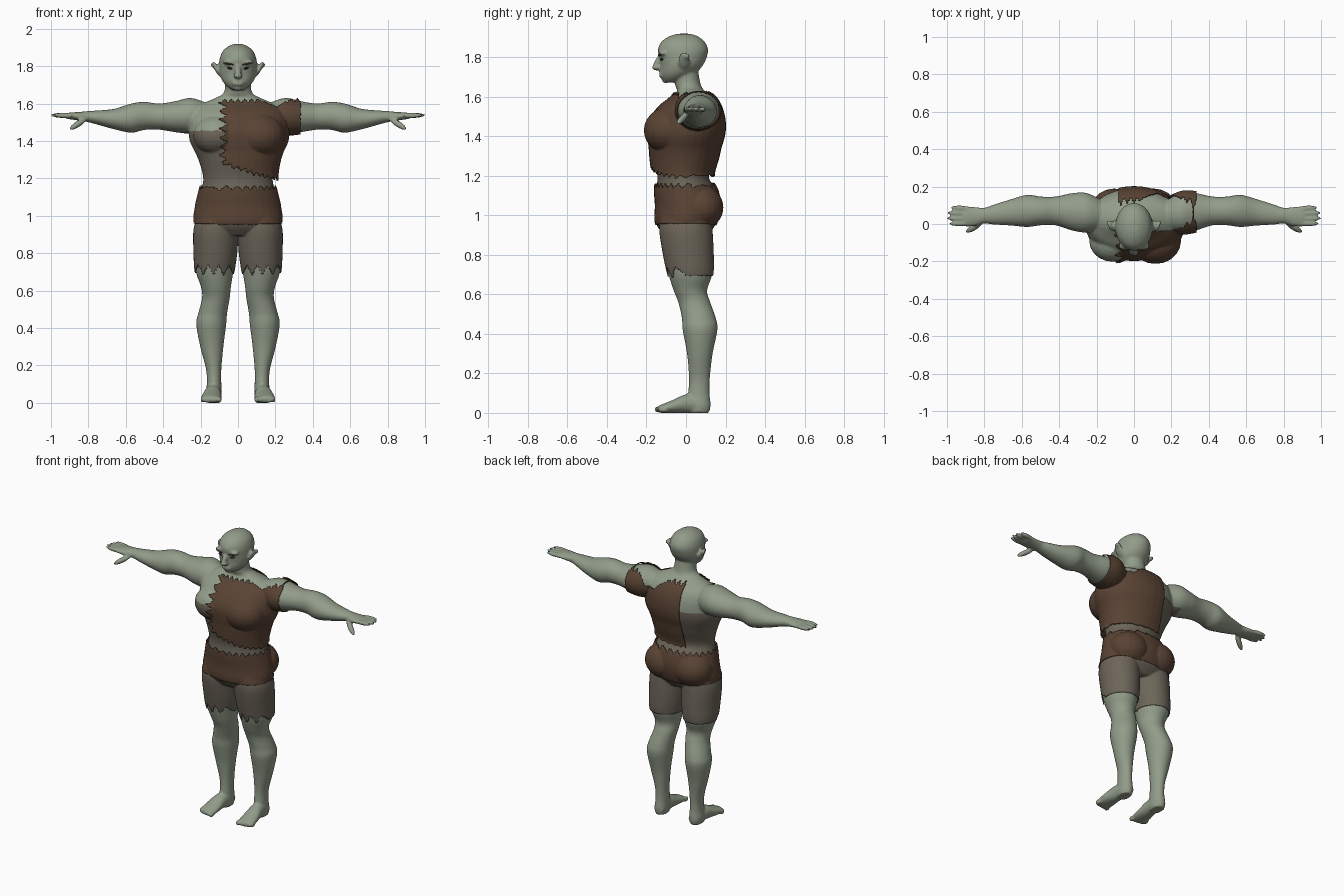
import bpy, bmesh
from math import sin, cos, tau
from mathutils import Vector, Matrix

cube = bpy.data.objects.get("Cube")
if cube:
    bpy.data.objects.remove(cube)


def material(name, rgb):
    m = bpy.data.materials.new(name)
    m.use_nodes = True
    m.diffuse_color = (*rgb, 1)
    node = m.node_tree.nodes["Principled BSDF"]
    node.inputs["Base Color"].default_value = (*rgb, 1)
    node.inputs["Roughness"].default_value = 0.8
    return m


SKIN = material("grey green skin", (0.29, 0.335, 0.255))
LINEN = material("grey brown linen", (0.15, 0.13, 0.10))
LEATHER = material("brown leather", (0.10, 0.056, 0.034))
BROW = material("reddish brow", (0.12, 0.06, 0.045))
EYE = material("dark eye", (0.035, 0.03, 0.025))


def finish(name, bm, *mats):
    mesh = bpy.data.meshes.new(name)
    bm.to_mesh(mesh)
    bm.free()
    for m in mats:
        mesh.materials.append(m)
    for p in mesh.polygons:
        p.use_smooth = True
    obj = bpy.data.objects.new(name, mesh)
    bpy.context.collection.objects.link(obj)
    return obj


def spline(rows, steps=5):
    """Smooth the spacing between cross-sections."""
    out = []
    for i in range(len(rows) - 1):
        a, b = rows[max(i - 1, 0)], rows[i]
        c, d = rows[i + 1], rows[min(i + 2, len(rows) - 1)]
        for k in range(steps):
            t = k / steps
            out.append([q + t * (r - p) / 2 + t * t * (2 * p - 5 * q + 4 * r - s) / 2
                        + t ** 3 * (3 * q - p - 3 * r + s) / 2
                        for p, q, r, s in zip(a, b, c, d)])
    return out + [rows[-1]]


def loft(bm, axis, rows, side=1, n=32):
    """Elliptical sections: position, two centre offsets, two radii."""
    rings = []
    for t, ca, cb, ra, rb in spline(rows):
        ring = []
        for i in range(n):
            co = [ca + ra * cos(tau * i / n), cb + rb * sin(tau * i / n)]
            co.insert(axis, t)
            ring.append(bm.verts.new((co[0] * side, co[1], co[2])))
        rings.append(ring)
    faces = [bm.faces.new(rings[0]), bm.faces.new(rings[-1])]
    for a, b in zip(rings, rings[1:]):
        for i in range(n):
            j = (i + 1) % n
            faces.append(bm.faces.new((a[i], a[j], b[j], b[i])))
    bmesh.ops.recalc_face_normals(bm, faces=faces)


def ball(bm, centre, radii, rot=None):
    mat = Matrix.Translation(centre) @ (rot or Matrix()) @ Matrix.Diagonal((*radii, 1))
    bmesh.ops.create_uvsphere(bm, u_segments=20, v_segments=12, radius=1, matrix=mat)


def sausage(bm, p, q, r):
    p, q = Vector(p), Vector(q)
    rot = (q - p).to_track_quat("Z", "Y").to_matrix().to_4x4()
    ball(bm, (p + q) / 2, (r, r, (q - p).length / 2), rot)


# Torso, neck and head
bm = bmesh.new()
loft(bm, 2, [(.9, 0, 0, .15, .1), (.96, 0, 0, .222, .145), (1.05, 0, .01, .218, .155),
             (1.13, 0, 0, .2, .15), (1.2, 0, -.015, .186, .13), (1.3, 0, -.008, .212, .16),
             (1.4, 0, 0, .258, .185), (1.47, 0, .005, .262, .185), (1.54, 0, .02, .255, .155),
             (1.59, 0, .035, .21, .11), (1.63, 0, .025, .12, .07),
             (1.66, 0, .01, .075, .065), (1.73, 0, 0, .068, .062)])
loft(bm, 2, [(1.673, 0, -.075, .03, .03), (1.69, 0, -.064, .056, .056), (1.72, 0, -.04, .083, .09),
             (1.76, 0, -.022, .099, .108), (1.8, 0, -.016, .101, .121), (1.84, 0, -.015, .098, .127),
             (1.88, 0, -.015, .082, .108), (1.907, 0, -.012, .05, .07), (1.919, 0, -.01, .02, .03)])
# Nose, lips and chin
sausage(bm, (0, -.125, 1.81), (0, -.163, 1.742), .016)
ball(bm, (0, -.148, 1.748), (.024, .024, .015))
for z in (1.703, 1.716):
    ball(bm, (0, -.12, z), (.034, .017, .008))
ball(bm, (0, -.102, 1.686), (.026, .02, .018))

for s in (1, -1):
    # Ears, brow ridge, chest and seat
    ball(bm, (s * .112, -.01, 1.782), (.012, .03, .048), Matrix.Rotation(s * .5, 4, "Y"))
    sausage(bm, (s * .112, 0, 1.79), (s * .145, .01, 1.815), .014)
    ball(bm, (s * .042, -.117, 1.82), (.042, .022, .013))
    ball(bm, (s * .115, -.09, 1.43), (.125, .112, .105))
    ball(bm, (s * .105, .075, 1.04), (.115, .102, .1))
    # Arm and hand
    loft(bm, 0, [(.16, .05, 1.53, .07, .07), (.25, .06, 1.535, .105, .095), (.33, .065, 1.53, .1, .084),
                 (.42, .07, 1.53, .077, .07), (.5, .07, 1.534, .077, .075), (.57, .07, 1.522, .086, .078),
                 (.66, .062, 1.517, .07, .055), (.75, .05, 1.525, .053, .038), (.8, .045, 1.53, .042, .03),
                 (.85, .04, 1.532, .051, .023), (.9, .04, 1.534, .054, .018),
                 (.92, .04, 1.534, .045, .013)], s)
    for y0, y1, tip in ((.08, .088, .982), (.055, .06, 1.0), (.028, .03, 1.003), (.002, .002, .99)):
        sausage(bm, (s * .86, y0, 1.534), (s * tip, y1, 1.538), .0145)
    sausage(bm, (s * .81, .01, 1.52), (s * .9, -.045, 1.462), .017)
    # Leg and foot
    loft(bm, 2, [(1, .11, 0, .1, .12), (.92, .118, 0, .114, .128), (.8, .121, .012, .11, .122),
                 (.7, .125, .022, .1, .11), (.62, .118, .022, .08, .085), (.56, .118, .042, .074, .081),
                 (.48, .135, .065, .077, .086), (.42, .143, .071, .08, .088), (.3, .14, .07, .062, .065),
                 (.18, .13, .068, .041, .053), (.1, .128, .065, .039, .054), (.04, .13, .065, .043, .06),
                 (0, .13, .065, .037, .052)], s)
    loft(bm, 1, [(.115, .128, .035, .03, .034), (.06, .13, .045, .04, .045), (0, .135, .047, .045, .047),
                 (-.07, .141, .032, .054, .032), (-.12, .143, .022, .054, .022),
                 (-.14, .143, .018, .046, .017)], s)
    for i in range(5):
        ball(bm, (s * (.1 + .022 * i), -.137 + .006 * i, .018), (.013, .024, .017))

# Fuse all the flesh into one smooth skin
body = finish("body", bm)
remesh = body.modifiers.new("fuse", "REMESH")
remesh.mode = "VOXEL"
remesh.voxel_size = .007
smooth = body.modifiers.new("soften", "SMOOTH")
smooth.factor, smooth.iterations = .5, 4
bpy.context.view_layer.update()
fused = bpy.data.meshes.new_from_object(body.evaluated_get(bpy.context.evaluated_depsgraph_get()))
body.modifiers.clear()
body.data = fused
fused.materials.clear()
for m in (SKIN, LINEN):
    fused.materials.append(m)
for p in fused.polygons:
    x, y, z = p.center
    p.use_smooth = True
    # Linen undershirt painted on the lower torso
    p.material_index = int(1 < z < 1.455 and abs(x) < .28)


def zig(t, period, size):
    return abs((t / period) % 1 - .5) * 2 * size


def garment(name, mat, offset, keep):
    """Cut clothing from a copy of the skin, pushed outward."""
    bm = bmesh.new()
    bm.from_mesh(fused)
    bm.normal_update()
    drop = [f for f in bm.faces if not keep(*f.calc_center_median())]
    shift = [v.normal * offset(v.co) for v in bm.verts]
    for v, d in zip(bm.verts, shift):
        v.co += d
    bmesh.ops.delete(bm, geom=drop, context="FACES")
    for f in bm.faces:
        f.material_index = 0
    obj = finish(name, bm, mat)
    solid = obj.modifiers.new("thickness", "SOLIDIFY")
    solid.thickness, solid.offset = .005, -1
    return obj


def shirt_area(x, y, z):
    front = y < .03
    right_edge = -.1 + zig(z, .045, .045) if front else -.08
    hem = 1.25 - .35 * x if front else 1.19
    hem = max(hem, 1.175) + zig(x + y, .04, .02)
    top = 1.595 + zig(x, .035, .025)
    shoulder_gap = z > 1.54 and ((x - .15) / .155) ** 2 + ((y - .06) / .095) ** 2 < 1
    return right_edge < x < .33 and hem < z < top and not shoulder_gap


def thigh_area(x, y, z):
    hem = .685 + zig(x, .052, .055) if y < 0 else .695
    return hem < z < .98


garment("torn_shirt", LEATHER, lambda c: .012 + .02 * min(1, max(0, (1.35 - c.z) / .15)), shirt_area)
garment("thigh_wraps", LINEN, lambda c: .007, thigh_area)
garment("short_trousers", LEATHER, lambda c: .013,
        lambda x, y, z: .957 < z < 1.135 + zig(x + y, .05, .025))

# Eyes and brows
for s, side in ((1, "left"), (-1, "right")):
    bm = bmesh.new()
    ball(bm, (s * .042, -.121, 1.789), (.017, .011, .006), Matrix.Rotation(-s * .15, 4, "Y"))
    finish(side + "_eye", bm, EYE)
    bm = bmesh.new()
    ball(bm, (s * .046, -.131, 1.812), (.028, .011, .005), Matrix.Rotation(-s * .2, 4, "Y"))
    finish(side + "_brow", bm, BROW)
